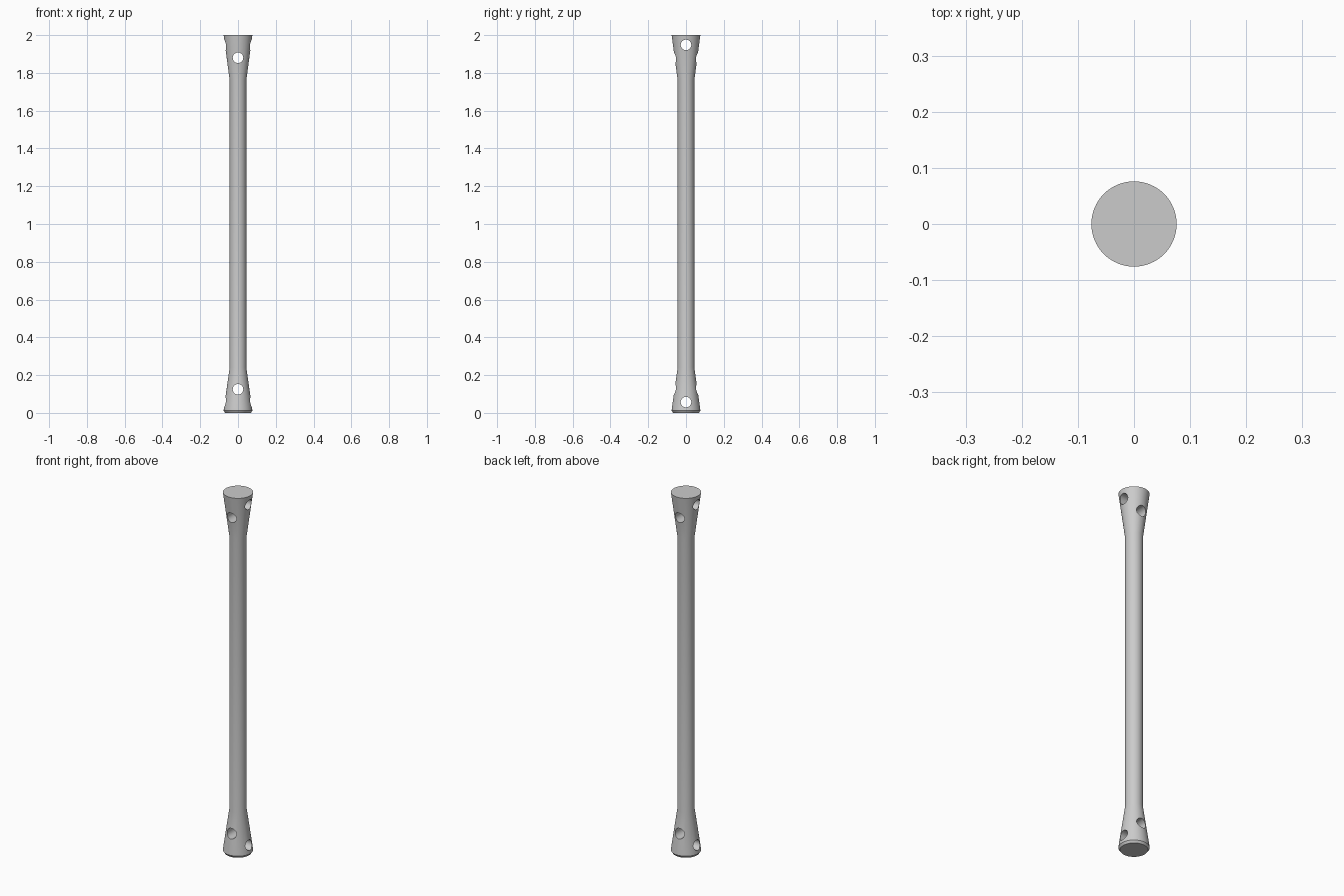
import bpy, bmesh, math

cube = bpy.data.objects.get("Cube")
if cube:
    bpy.data.objects.remove(cube)

SIDES = 64
HOLE_RADIUS = 0.028

steel = bpy.data.materials.new("light grey metal")
steel.use_nodes = True
colour = (0.6, 0.6, 0.6, 1)
steel.diffuse_color = colour
steel.node_tree.nodes["Principled BSDF"].inputs["Base Color"].default_value = colour


def lathe(name, profile):
    """Closed solid of revolution from (radius, height) pairs."""
    bm = bmesh.new()
    rings = []
    for r, z in profile:
        rings.append([bm.verts.new((r * math.cos(a), r * math.sin(a), z))
                      for a in (math.tau * i / SIDES for i in range(SIDES))])
    for low, high in zip(rings, rings[1:]):
        for i in range(SIDES):
            j = (i + 1) % SIDES
            bm.faces.new((low[i], low[j], high[j], high[i]))
    bm.faces.new(reversed(rings[0]))
    bm.faces.new(rings[-1])
    mesh = bpy.data.meshes.new(name)
    bm.to_mesh(mesh)
    bm.free()
    obj = bpy.data.objects.new(name, mesh)
    bpy.context.collection.objects.link(obj)
    mesh.materials.append(steel)
    return obj


# Rod with flared ends and a small chamfer at the foot
rod = lathe("flared_rod", [(0.068, 0), (0.076, 0.012), (0.074, 0.03), (0.044, 0.24),
                           (0.044, 1.76), (0.076, 2)])


# Crossed through holes in each end
def drill(z, rotation):
    bpy.ops.mesh.primitive_cylinder_add(vertices=32, radius=HOLE_RADIUS, depth=0.4,
                                        location=(0, 0, z), rotation=rotation)
    cutter = bpy.context.object
    cutter.name = "hole_cutter"
    cutter.data.materials.append(steel)
    cut = rod.modifiers.new("hole", "BOOLEAN")
    cut.operation = "DIFFERENCE"
    cut.solver = "EXACT"
    cut.object = cutter
    bpy.context.view_layer.objects.active = rod
    bpy.ops.object.modifier_apply(modifier=cut.name)
    bpy.data.objects.remove(cutter)


for z in (0.125, 1.88):
    drill(z, (math.pi / 2, 0, 0))
for z in (0.057, 1.948):
    drill(z, (0, math.pi / 2, 0))

bpy.ops.object.select_all(action="DESELECT")
rod.select_set(True)
bpy.context.view_layer.objects.active = rod
bpy.ops.object.shade_smooth_by_angle(angle=math.radians(30))
